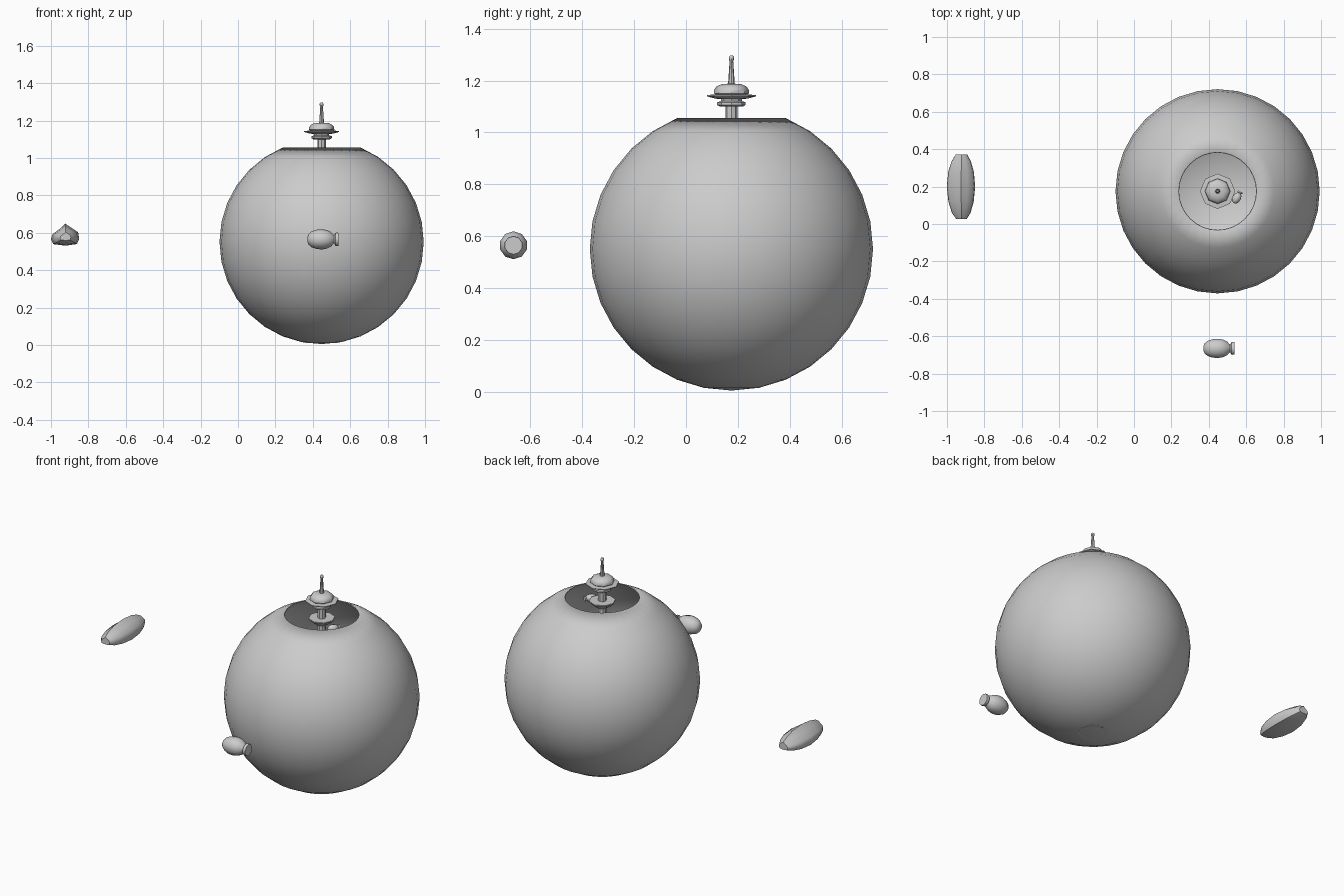
import bpy, bmesh, math
from mathutils import Matrix, Vector

if "Cube" in bpy.data.objects:
    bpy.data.objects.remove(bpy.data.objects["Cube"])


def finish(name, bm, matrix, angle=40):
    bmesh.ops.remove_doubles(bm, verts=bm.verts, dist=1e-5)
    bmesh.ops.recalc_face_normals(bm, faces=bm.faces)
    mesh = bpy.data.meshes.new(name)
    bm.to_mesh(mesh)
    bm.free()
    ob = bpy.data.objects.new(name, mesh)
    bpy.context.collection.objects.link(ob)
    ob.matrix_world = matrix
    bpy.ops.object.select_all(action='DESELECT')
    ob.select_set(True)
    bpy.context.view_layer.objects.active = ob
    bpy.ops.object.shade_smooth_by_angle(angle=math.radians(angle))
    return ob


def loft(name, rings, matrix, angle=40):
    """Skin a list of closed rings and cap both ends."""
    bm = bmesh.new()
    loops = [[bm.verts.new(p) for p in ring] for ring in rings]
    n = len(loops[0])
    for a, b in zip(loops, loops[1:]):
        for i in range(n):
            j = (i + 1) % n
            bm.faces.new((a[i], a[j], b[j], b[i]))
    bm.faces.new(loops[0])
    bm.faces.new(loops[-1])
    return finish(name, bm, matrix, angle)


def lathe(name, profile, segs, matrix, angle=40):
    """Spin (radius, height) points around local z."""
    turn = [2 * math.pi * i / segs for i in range(segs)]
    rings = [[(r * math.cos(t), r * math.sin(t), z) for t in turn] for r, z in profile]
    return loft(name, rings, matrix, angle)


# Hollow globe: 32 x 16 sphere with its two top rings opened
CX, CY, CZ, R = 0.447, 0.175, 0.551, 0.546
bm = bmesh.new()
bmesh.ops.create_uvsphere(bm, u_segments=32, v_segments=16, radius=R)
cut = R * math.cos(math.radians(22.5)) + 0.001
bmesh.ops.delete(bm, geom=[v for v in bm.verts if v.co.z > cut], context='VERTS')
globe = finish("globe_shell", bm, Matrix.Translation((CX, CY, CZ)))
shell = globe.modifiers.new("thickness", 'SOLIDIFY')
shell.thickness = 0.006
shell.offset = -1

# Tower standing inside the globe
axis = Matrix.Translation((CX, CY, 0))
lathe("tower_foot", [(0.085, 0.012), (0.085, 0.03), (0.03, 0.06)], 8, axis)
lathe("tower_stem", [(0.03, 0.01), (0.023, 0.5), (0.023, 1.13)], 8, axis)
lathe("dock_platform", [(0.03, 0.995), (0.06, 1.015), (0.075, 1.03),
                        (0.075, 1.036), (0.03, 1.036)], 8, axis)
lathe("lower_disc", [(0.045, 1.10), (0.055, 1.106), (0.055, 1.116),
                     (0.04, 1.121), (0.04, 1.13)], 8, axis)
lathe("saucer", [(0.045, 1.128), (0.065, 1.131), (0.094, 1.139), (0.094, 1.144),
                 (0.06, 1.147)], 8, axis)
lathe("saucer_dome", [(0.060, 1.143), (0.068, 1.151), (0.067, 1.164), (0.058, 1.177),
                      (0.038, 1.186), (0.012, 1.188)], 8, axis)
lathe("antenna", [(0.013, 1.185), (0.007, 1.275), (0.010, 1.281), (0.010, 1.291),
                  (0.005, 1.297)], 8, axis)

# Egg-shaped craft with a rear nozzle, one flying and a small one docked
craft = [(0.012, -0.076), (0.028, -0.070), (0.042, -0.054), (0.052, -0.026), (0.054, 0.004),
         (0.049, 0.030), (0.039, 0.050), (0.024, 0.064), (0.022, 0.067), (0.034, 0.073),
         (0.036, 0.080), (0.035, 0.091)]
along_x = Matrix.Rotation(math.pi / 2, 4, 'Y')
lathe("flying_craft", craft, 10, Matrix.Translation((0.447, -0.665, 0.565)) @ along_x)
lathe("docked_craft", craft, 10, Matrix.Translation((0.55, 0.14, 1.01))
      @ Matrix.Rotation(math.radians(60), 4, 'Z') @ along_x @ Matrix.Scale(0.42, 4))

# Drifting rock: lumpy section scaled along y
section = [(-0.08, -0.01), (-0.07, 0.017), (-0.03, 0.047), (-0.003, 0.073), (0.032, 0.05),
           (0.066, 0.027), (0.072, -0.008), (0.06, -0.036), (0.0, -0.045), (-0.066, -0.037)]
steps = [(-0.172, 0.38), (-0.14, 0.66), (-0.08, 0.89), (0, 1.0),
         (0.08, 0.9), (0.135, 0.68), (0.172, 0.40)]
rings = [[(x * s, y, z * s) for x, z in section] for y, s in steps]
loft("drifting_rock", rings, Matrix.Translation((-0.921, 0.2, 0.576)), 50)
